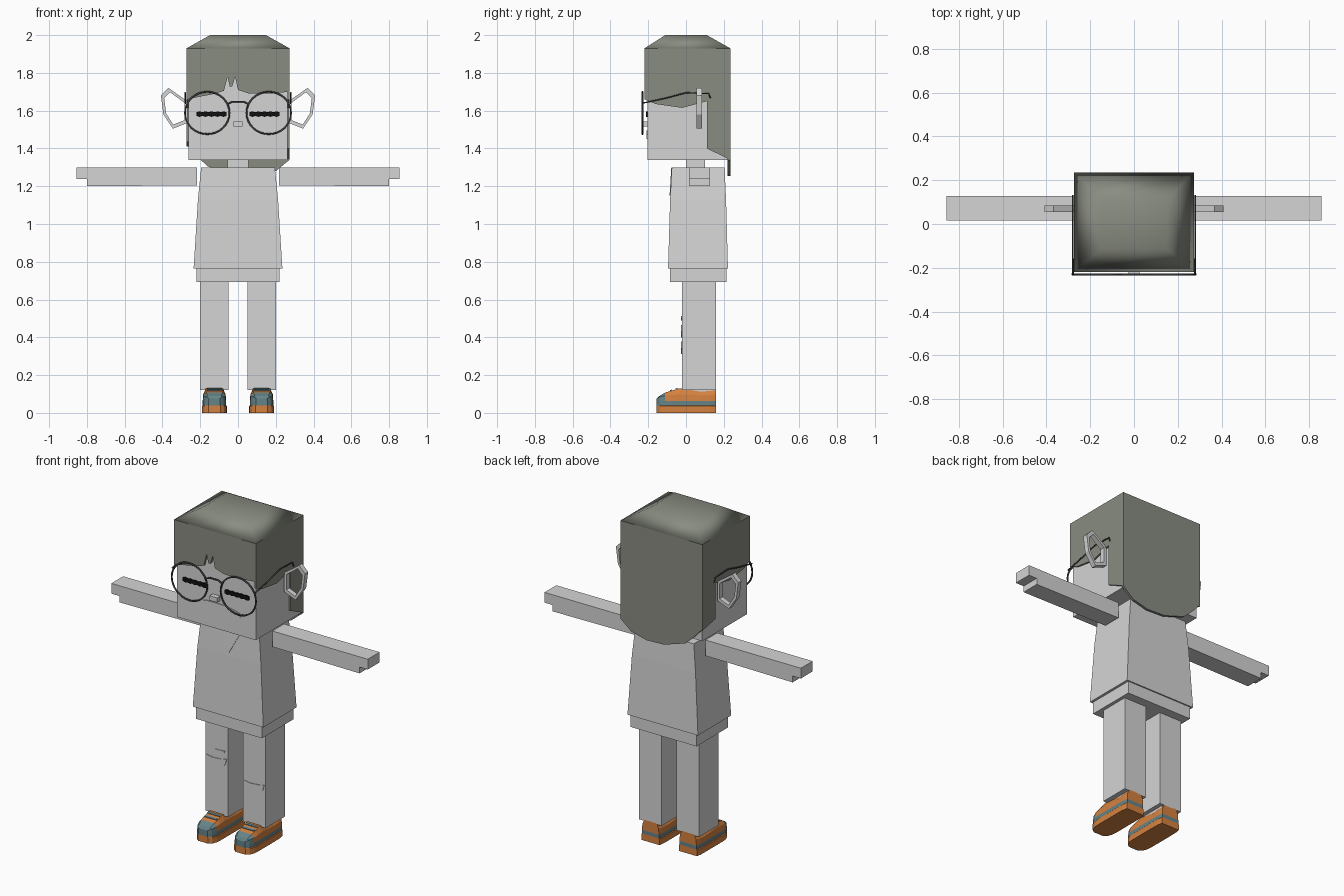
import bpy, bmesh, math

cube = bpy.data.objects.get("Cube")
if cube:
    bpy.data.objects.remove(cube, do_unlink=True)


def material(name, r, g, b):
    m = bpy.data.materials.new(name)
    m.use_nodes = True
    m.diffuse_color = (r, g, b, 1)
    m.node_tree.nodes["Principled BSDF"].inputs["Base Color"].default_value = (r, g, b, 1)
    return m


GREY = material("pale grey", 0.66, 0.66, 0.66)
HAIR = material("olive grey hair", 0.25, 0.265, 0.22)
ORANGE = material("shoe orange", 0.66, 0.22, 0.05)
TEAL = material("shoe teal", 0.13, 0.23, 0.25)
BLACK = material("eye black", 0.005, 0.005, 0.005)
FRAME = material("frame dark grey", 0.06, 0.06, 0.06)


def finish(name, bm, *mats):
    bmesh.ops.recalc_face_normals(bm, faces=bm.faces)
    mesh = bpy.data.meshes.new(name)
    bm.to_mesh(mesh)
    bm.free()
    for m in mats:
        mesh.materials.append(m)
    ob = bpy.data.objects.new(name, mesh)
    bpy.context.collection.objects.link(ob)
    return ob


def loft(name, rings, mat, caps=True):
    """Skin closed rings of points, capping both ends."""
    bm = bmesh.new()
    rows = [[bm.verts.new(p) for p in ring] for ring in rings]
    n = len(rows[0])
    for a, b in zip(rows, rows[1:]):
        for i in range(n):
            j = (i + 1) % n
            bm.faces.new((a[i], a[j], b[j], b[i]))
    if caps:
        bm.faces.new(rows[0])
        bm.faces.new(rows[-1])
    return finish(name, bm, mat)


def place(axis, t, pts):
    if axis == "x":
        return [(t, a, b) for a, b in pts]
    return [(a, t, b) for a, b in pts]


def prism(name, axis, lo, hi, pts, mat):
    return loft(name, [place(axis, lo, pts), place(axis, hi, pts)], mat)


def rect(x, y0, y1, z):
    return [(-x, y0, z), (x, y0, z), (x, y1, z), (-x, y1, z)]


def box(name, x0, x1, y0, y1, z0, z1, mat):
    return prism(name, "y", y0, y1, [(x0, z0), (x1, z0), (x1, z1), (x0, z1)], mat)


def wire(name, pts, radius, mat, closed=False):
    c = bpy.data.curves.new(name, "CURVE")
    c.dimensions = "3D"
    c.bevel_depth = radius
    c.bevel_resolution = 1
    s = c.splines.new("POLY")
    s.points.add(len(pts) - 1)
    for p, q in zip(s.points, pts):
        p.co = (*q, 1)
    s.use_cyclic_u = closed
    c.materials.append(mat)
    ob = bpy.data.objects.new(name, c)
    bpy.context.collection.objects.link(ob)
    bpy.ops.object.select_all(action="DESELECT")
    ob.select_set(True)
    bpy.context.view_layer.objects.active = ob
    bpy.ops.object.convert(target="MESH")


# Head and neck
box("head", -0.262, 0.262, -0.205, 0.22, 1.34, 1.92, GREY)
box("neck", -0.055, 0.055, 0.0, 0.1, 1.28, 1.35, GREY)

# Hair: domed crown, notched fringe, side panels and back flap
crown = loft("hair_crown", [rect(0.273, -0.22, 0.235, 1.93), rect(0.148, -0.11, 0.11, 2.0)], HAIR)
for p in crown.data.polygons:
    p.use_smooth = True
prism("hair_fringe", "y", -0.22, -0.206,
      [(-0.273, 1.93), (-0.273, 1.66), (-0.12, 1.69), (-0.075, 1.705), (-0.055, 1.78), (-0.043, 1.725),
       (-0.03, 1.73), (-0.015, 1.78), (0.0, 1.71), (0.06, 1.69), (0.16, 1.69), (0.273, 1.7), (0.273, 1.93)], HAIR)
for side, s, drop in (("left", 1, 0), ("right", -1, 0.07)):
    prism(f"hair_side_{side}", "x", s * 0.263, s * 0.273,
          [(-0.22, 1.93), (-0.22, 1.66), (-0.16, 1.635), (-0.02, 1.615), (0.11, 1.65),
           (0.11, 1.4 + drop / 2), (0.235, 1.34 + drop), (0.235, 1.93)], HAIR)
prism("hair_back", "y", 0.221, 0.235,
      [(0.273, 1.93), (0.273, 1.34), (0.2, 1.28), (0.1, 1.255), (-0.02, 1.26), (-0.16, 1.305),
       (-0.22, 1.36), (-0.273, 1.42), (-0.273, 1.93)], HAIR)

# Face
box("nose", -0.025, 0.025, -0.235, -0.204, 1.515, 1.543, GREY)
prism("mouth", "y", -0.209, -0.204,
      [(-0.16, 1.45), (-0.07, 1.468), (0.07, 1.468), (0.16, 1.45), (0.155, 1.475), (0.06, 1.495),
       (-0.06, 1.495), (-0.155, 1.475)], GREY)
for side, s in (("left", 1), ("right", -1)):
    # Closed eye with ragged lashes
    top = [(s * (0.06 + 0.016 * i), 1.592 + 0.004 * (i % 2)) for i in range(11)]
    low = [(x, 1.572 - 0.005 * (i % 2)) for i, (x, z) in enumerate(top)]
    prism(f"eye_{side}", "y", -0.213, -0.204, top + low[::-1], BLACK)

    # Open ear loop
    outer = [(0.268, 1.65), (0.368, 1.72), (0.408, 1.68), (0.395, 1.58), (0.345, 1.505), (0.268, 1.535)]
    inner = [(0.335 + (x - 0.335) * 0.76, 1.61 + (z - 1.61) * 0.8) for x, z in outer]
    flip = lambda pts: [(s * x, z) for x, z in pts]
    rings = [place("y", y, flip(p)) for y, p in
             ((0.055, outer), (0.085, outer), (0.085, inner), (0.055, inner), (0.055, outer))]
    loft(f"ear_{side}", rings, GREY, caps=False)

    # Glasses rim and temple
    turn = [2 * math.pi * i / 32 for i in range(32)]
    wire(f"glasses_rim_{side}",
         [(s * 0.163 + 0.118 * math.cos(a), -0.23, 1.588 + 0.112 * math.sin(a)) for a in turn],
         0.005, FRAME, True)
    wire(f"glasses_temple_{side}",
         [(s * 0.278, -0.23, 1.64), (s * 0.28, -0.1, 1.668), (s * 0.28, 0.0, 1.695),
          (s * 0.28, 0.12, 1.69), (s * 0.28, 0.13, 1.665)], 0.004, FRAME)
wire("glasses_bridge", [(-0.055, -0.23, 1.635), (-0.03, -0.23, 1.648), (0.03, -0.23, 1.648),
                        (0.055, -0.23, 1.635)], 0.005, FRAME)

# Shirt and waistband
loft("shirt", [rect(0.235, -0.095, 0.222, 0.765), rect(0.212, -0.084, 0.212, 1.13),
               rect(0.195, -0.075, 0.204, 1.3)], GREY)
box("waistband", -0.22, 0.22, -0.086, 0.214, 0.692, 0.77, GREY)
loft("neckline", [[(-0.08, -0.078, 1.298), (0, -0.087, 1.15), (0.08, -0.078, 1.298)],
                  [(-0.08, -0.072, 1.298), (0, -0.08, 1.15), (0.08, -0.072, 1.298)]], GREY)

# Arms with notched hands, and legs
for side, s in (("left", 1), ("right", -1)):
    arm = [(0.218, 1.205), (0.8, 1.2), (0.8, 1.238), (0.855, 1.238), (0.855, 1.3), (0.218, 1.3)]
    prism(f"arm_{side}", "y", 0.015, 0.127, [(s * x, z) for x, z in arm], GREY)
    box(f"leg_{side}", s * 0.05, s * 0.2, -0.022, 0.16, 0.12, 0.7, GREY)
    box(f"ankle_{side}", s * 0.075, s * 0.17, 0.0, 0.15, 0.08, 0.125, GREY)


def patch(name, cx, cz, w, h):
    shape = [(-1, 0.7), (-0.4, 0.5), (0.4, 0.6), (1, 0.8), (0.85, -0.1), (0.3, -1), (-0.5, -0.8), (-0.95, 0.1)]
    prism(name, "y", -0.026, -0.02, [(cx + w * a, cz + h * b) for a, b in shape], GREY)


patch("knee_patch_right", -0.125, 0.437, 0.067, 0.037)
patch("knee_scrap_right", -0.102, 0.503, 0.032, 0.014)
patch("knee_patch_left", 0.125, 0.348, 0.067, 0.037)

# Shoes: cross-sections of (y, half width, top height) from toe to heel
STATIONS = [(-0.155, 0.032, 0.066), (-0.14, 0.052, 0.09), (-0.11, 0.064, 0.108), (-0.075, 0.066, 0.118),
            (-0.035, 0.066, 0.13), (0.02, 0.066, 0.122), (0.08, 0.066, 0.112), (0.13, 0.065, 0.118),
            (0.16, 0.06, 0.126)]


def shoe(name, cx):
    bm = bmesh.new()
    rows = []
    for y, w, h in STATIONS:
        mid = 0.064 + 0.35 * (h - 0.064)
        half = [(w, 0), (w, 0.036), (w * 0.94, 0.04), (w * 0.94, 0.062), (w * 0.9, mid + 0.012), (w * 0.68, h)]
        section = half + [(-x, z) for x, z in half[::-1]]
        rows.append([bm.verts.new((cx + x, y, z)) for x, z in section])
    n = len(rows[0])
    for k, (a, b) in enumerate(zip(rows, rows[1:])):
        for i in range(n):
            j = (i + 1) % n
            f = bm.faces.new((a[i], a[j], b[j], b[i]))
            level = min(i, n - 2 - i)
            # Teal stripe all round and teal toe cap; the rest is orange
            f.material_index = int(level == 2 or (level > 2 and k < 2))
    for row in (rows[0], rows[-1]):
        for i in range(n // 2 - 1):
            f = bm.faces.new((row[i], row[i + 1], row[n - 2 - i], row[n - 1 - i]))
            f.material_index = int(i == 2 or (i > 2 and row is rows[0]))
    finish(name, bm, ORANGE, TEAL)


for side, s in (("left", 1), ("right", -1)):
    shoe(f"shoe_{side}", s * 0.125)
    # Teal gaps between the lacing bands
    for i in range(2):
        y, z = -0.085 + 0.03 * i, 0.1155 + 0.0095 * i
        x = s * 0.125
        loft(f"lace_gap_{side}_{i + 1}",
             [[(x - 0.04, y, z), (x + 0.04, y, z), (x + 0.04, y + 0.012, z + 0.004), (x - 0.04, y + 0.012, z + 0.004)],
              [(x - 0.04, y, z + 0.004), (x + 0.04, y, z + 0.004), (x + 0.04, y + 0.012, z + 0.008),
               (x - 0.04, y + 0.012, z + 0.008)]], TEAL)
